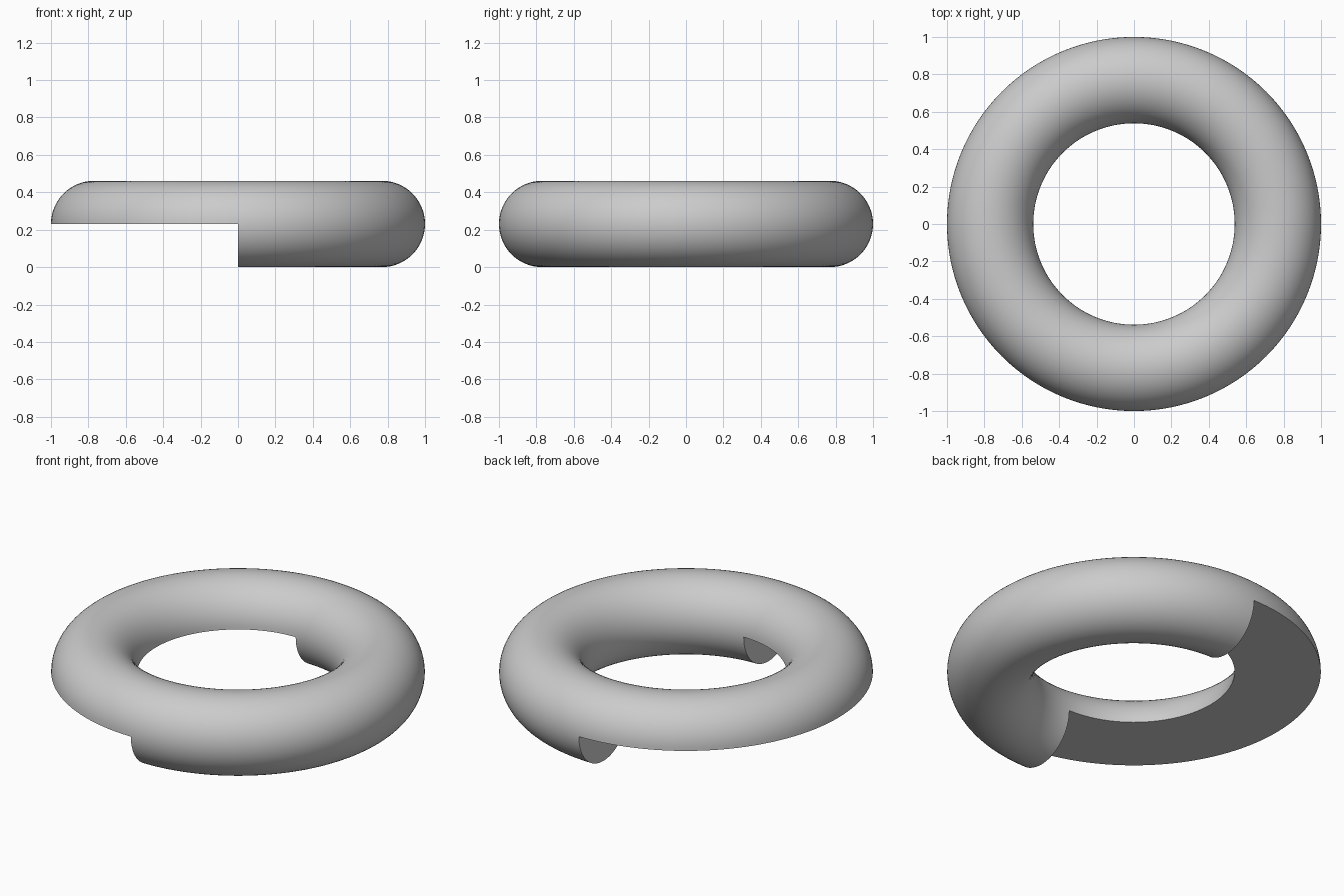
import bpy
import bmesh
from math import sin, cos, pi

MINOR = 3 / 13          # tube radius
MAJOR = 1 - MINOR       # ring radius
SIDES = 64              # points around the tube
STEPS = 64              # sections per half ring

cube = bpy.data.objects.get("Cube")
if cube:
    bpy.data.objects.remove(cube, do_unlink=True)

grey = bpy.data.materials.new("light grey")
grey.use_nodes = True
colour = (0.6, 0.6, 0.6, 1)
grey.diffuse_color = colour
grey.node_tree.nodes["Principled BSDF"].inputs["Base Color"].default_value = colour

bm = bmesh.new()


def section(turn, count):
    """Points of the tube section at one turn, from the outer edge over the top."""
    points = []
    for i in range(count):
        a = 2 * pi * i / SIDES
        r = MAJOR + MINOR * cos(a)
        points.append(bm.verts.new((r * cos(turn), r * sin(turn), MINOR + MINOR * sin(a))))
    return points


def half_ring(start, count):
    """Sweep a closed section through half a turn."""
    rings = [section(start + pi * j / STEPS, count) for j in range(STEPS + 1)]
    for a, b in zip(rings, rings[1:]):
        for i in range(count):
            k = (i + 1) % count
            bm.faces.new((a[i], b[i], b[k], a[k]))
    return rings


# Left half: round tube, closed by half discs under the step
whole = half_ring(-pi / 2, SIDES)
for ring in (whole[0], whole[-1]):
    bm.faces.new(ring[SIDES // 2:] + ring[:1])

# Right half: upper half of the tube with a flat underside
half_ring(pi / 2, SIDES // 2 + 1)

bmesh.ops.remove_doubles(bm, verts=bm.verts, dist=0.0001)
bmesh.ops.recalc_face_normals(bm, faces=bm.faces)

mesh = bpy.data.meshes.new("stepped_ring")
bm.to_mesh(mesh)
bm.free()
mesh.materials.append(grey)
ring_object = bpy.data.objects.new("stepped_ring", mesh)
bpy.context.collection.objects.link(ring_object)

# Smooth tube with crisp edges at the cut
bpy.ops.object.select_all(action="DESELECT")
ring_object.select_set(True)
bpy.context.view_layer.objects.active = ring_object
bpy.ops.object.shade_smooth_by_angle(angle=pi / 6)
